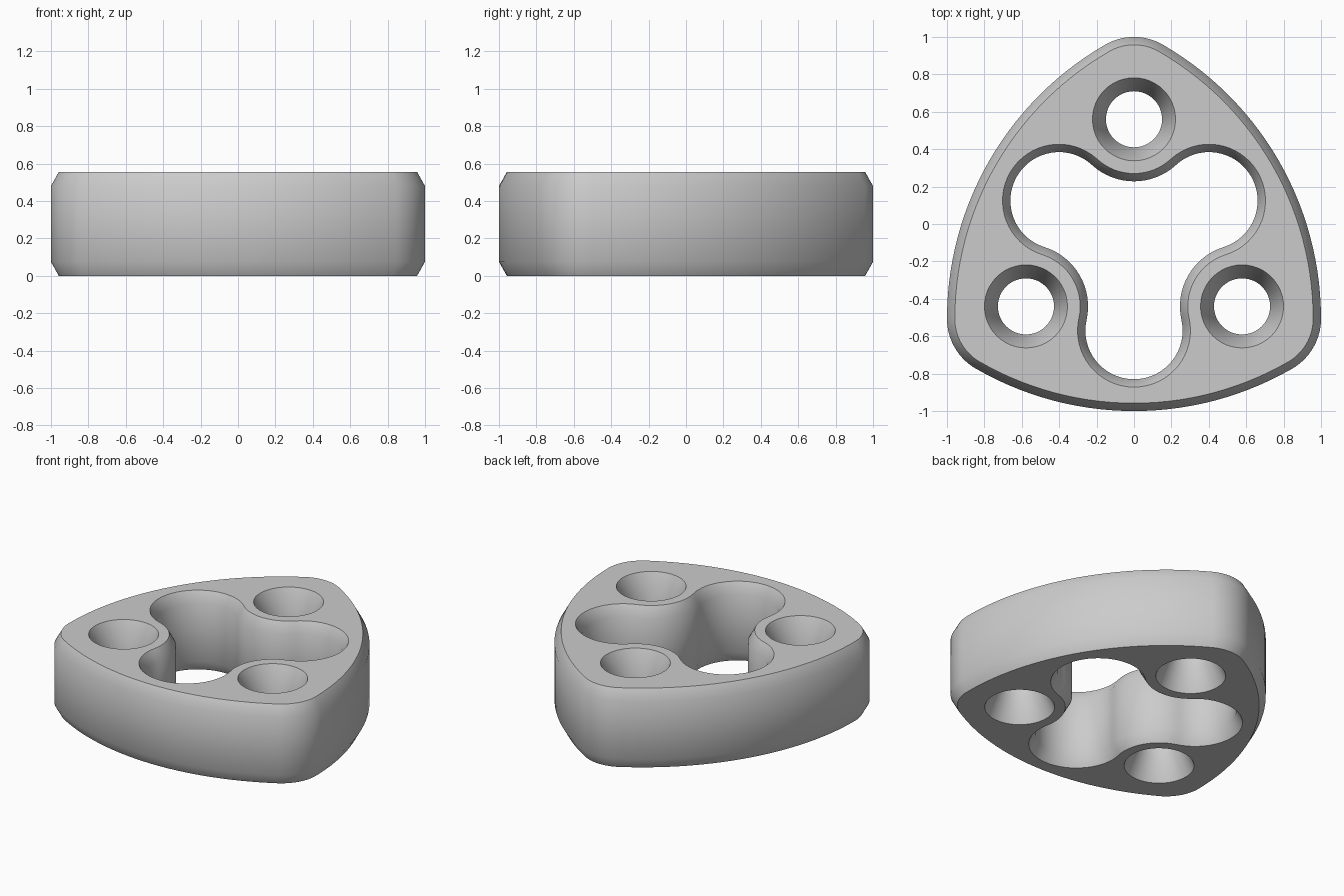
import bpy, bmesh
from math import sin, cos, radians, degrees, atan2, hypot

if "Cube" in bpy.data.objects:
    bpy.data.objects.remove(bpy.data.objects["Cube"])

HEIGHT, CHAMFER_Z, CHAMFER = 0.555, 0.075, 0.042
CENTER_Y = -0.107        # centre of the threefold symmetry
CORNER, CORNER_R, SIDE_R = 0.797, 0.31, 1.69
LOBE, LOBE_R, HOLE = 0.463, 0.26, 0.667
HOLE_R, HOLE_FLARE, FLARE_Z = 0.15, 0.072, 0.16


def arc(dist, angle, r, mid, half, n):
    """Points on an arc whose centre lies at polar (dist, angle)."""
    cx, cy = dist * cos(radians(angle)), dist * sin(radians(angle)) + CENTER_Y
    steps = [radians(mid - half + 2 * half * i / n) for i in range(n)]
    return [(cx + r * cos(t), cy + r * sin(t)) for t in steps]


def outer(d):
    """Rounded bulging triangle, inset by d."""
    pts = []
    for a in (90, 210, 330):
        pts += arc(CORNER, a, CORNER_R - d, a, 30, 14)
        pts += arc(-CORNER, a + 60, SIDE_R - d, a + 60, 30, 28)
    return pts


def opening(d):
    """Three lobes joined by necks around the holes, widened by d."""
    vx, vy = HOLE * cos(radians(60)) - LOBE, HOLE * sin(radians(60))
    half, neck_r = degrees(atan2(vy, vx)), hypot(vx, vy) - LOBE_R
    pts = []
    for a in (-90, 30, 150):
        pts += arc(LOBE, a, LOBE_R + d, a, half, 32)
        pts += arc(HOLE, a + 60, neck_r - d, a + 240, 60 - half, 16)
    return pts


def round_hole(angle):
    return lambda d: arc(HOLE, angle, HOLE_R + d, 0, 180, 48)


def add_wall(bm, profile, inset, depth):
    """Vertical wall with a sloped band at both ends; returns the rim edges."""
    levels = ((0, inset), (depth, 0), (HEIGHT - depth, 0), (HEIGHT, inset))
    rings = [[bm.verts.new((x, y, z)) for x, y in profile(d)] for z, d in levels]
    n = len(rings[0])
    for low, high in zip(rings, rings[1:]):
        for i in range(n):
            j = (i + 1) % n
            bm.faces.new((low[i], low[j], high[j], high[i]))
    return [[bm.edges.get((r[i], r[(i + 1) % n])) for i in range(n)]
            for r in (rings[0], rings[-1])]


# Walls: outside, central opening and three flared holes
bm = bmesh.new()
rims = [add_wall(bm, outer, CHAMFER, CHAMFER_Z),
        add_wall(bm, opening, CHAMFER, CHAMFER_Z)]
rims += [add_wall(bm, round_hole(a), HOLE_FLARE, FLARE_Z) for a in (90, 210, 330)]

# Flat bottom and top between the rims
for side, up in ((0, -1), (1, 1)):
    edges = [e for rim in rims for e in rim[side]]
    bmesh.ops.triangle_fill(bm, use_beauty=True, use_dissolve=False,
                            edges=edges, normal=(0, 0, up))
bmesh.ops.recalc_face_normals(bm, faces=bm.faces)

mesh = bpy.data.meshes.new("link_plate")
bm.to_mesh(mesh)
bm.free()
plate = bpy.data.objects.new("link_plate", mesh)
bpy.context.collection.objects.link(plate)

# Plain grey material
grey = bpy.data.materials.new("light_grey")
grey.use_nodes = True
color = (0.6, 0.6, 0.6, 1)
grey.diffuse_color = color
grey.node_tree.nodes["Principled BSDF"].inputs["Base Color"].default_value = color
mesh.materials.append(grey)

# Smooth walls, crisp rims
bpy.ops.object.select_all(action="DESELECT")
plate.select_set(True)
bpy.context.view_layer.objects.active = plate
bpy.ops.object.shade_smooth_by_angle(angle=radians(40))
